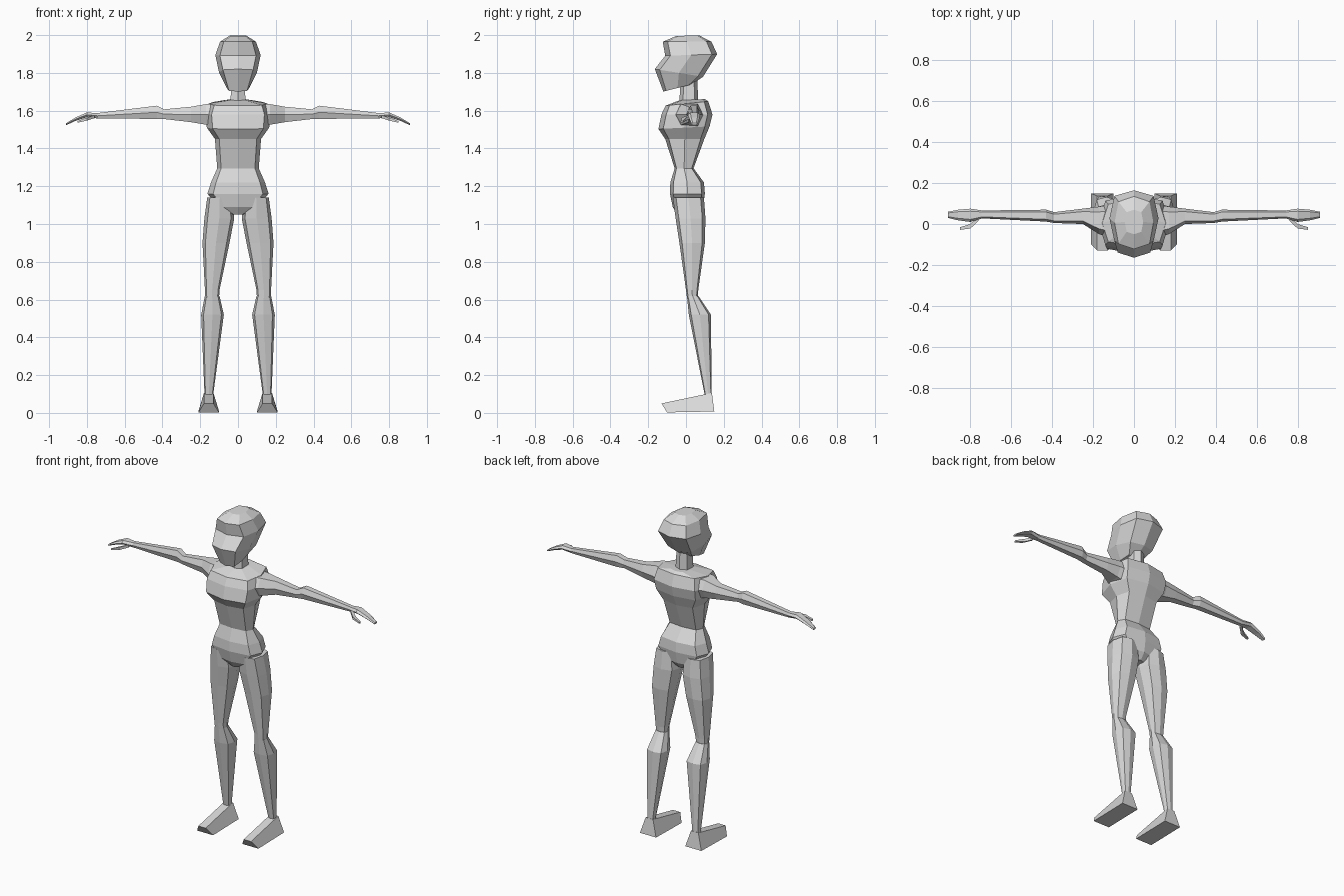
import bpy, bmesh, math

skin = bpy.data.materials.new("light_grey")
skin.diffuse_color = (0.7, 0.7, 0.7, 1)


def power(v, p):
    return math.copysign(abs(v) ** p, v)


def loft(name, axis, rings, sides=8, p=0.7, phase=0.0, mirror=False):
    """Skin rings (t, a0, a1, b0, b1[, slope]) along z (a=x, b=y) or x (a=y, b=z)."""
    bm = bmesh.new()
    loops = []
    for t, a0, a1, b0, b1, *slope in rings:
        tilt = slope[0] if slope else 0.0
        loop = []
        for i in range(sides):
            ang = phase + 2 * math.pi * i / sides
            a = (a0 + a1) / 2 + (a1 - a0) / 2 * power(math.cos(ang), p)
            db = (b1 - b0) / 2 * power(math.sin(ang), p)
            b = (b0 + b1) / 2 + db
            tt = t + tilt * db
            loop.append(bm.verts.new((a, b, tt) if axis == "z" else (tt, a, b)))
        loops.append(loop)
    for lo, hi in zip(loops, loops[1:]):
        for i in range(sides):
            j = (i + 1) % sides
            bm.faces.new((lo[i], lo[j], hi[j], hi[i]))
    bm.faces.new(loops[0][::-1])
    bm.faces.new(loops[-1])
    bmesh.ops.recalc_face_normals(bm, faces=bm.faces[:])
    mesh = bpy.data.meshes.new(name)
    bm.to_mesh(mesh)
    bm.free()
    mesh.materials.append(skin)
    obj = bpy.data.objects.new(name, mesh)
    bpy.context.collection.objects.link(obj)
    if mirror:
        obj.modifiers.new("mirror", "MIRROR").use_axis = (True, False, False)
    return obj


def centred(rings):
    """Expand (z, half_width, front, back, slope) to full rings."""
    return [(z, -w, w, f, b, s) for z, w, f, b, s in rings]


# Head: chin, mouth, recessed eyes, brow, crown
loft("head", "z", centred([
    (1.72, 0.06, -0.12, 0.03, 0.25),
    (1.80, 0.10, -0.165, 0.09, -0.16),
    (1.895, 0.12, -0.11, 0.165, 0.03),
    (1.965, 0.095, -0.123, 0.135, 0.0),
    (1.997, 0.045, -0.05, 0.07, 0.02)]), p=0.65)

# Neck
loft("neck", "z", centred([
    (1.63, 0.045, -0.035, 0.065, 0),
    (1.77, 0.038, -0.03, 0.06, 0)]), sides=6, phase=math.pi / 6)

# Torso: hips, waist, ribs, bust, shoulders
loft("torso", "z", centred([
    (1.05, 0.03, -0.045, 0.06, 0),
    (1.09, 0.10, -0.07, 0.09, 0),
    (1.16, 0.162, -0.085, 0.10, 0),
    (1.22, 0.143, -0.083, 0.095, 0),
    (1.295, 0.11, -0.06, 0.04, 0),
    (1.45, 0.122, -0.11, 0.097, 0),
    (1.51, 0.165, -0.146, 0.125, 0.05),
    (1.58, 0.172, -0.13, 0.14, 0),
    (1.638, 0.155, -0.108, 0.118, 0.1),
    (1.658, 0.05, -0.035, 0.10, 0.05)]), p=0.6)

# Legs: thigh and shin
loft("thigh", "z", [
    (1.14, 0.03, 0.163, -0.07, 0.095),
    (1.03, 0.02, 0.178, -0.055, 0.103),
    (0.90, 0.045, 0.188, -0.035, 0.10),
    (0.65, 0.098, 0.175, 0.0, 0.065),
    (0.61, 0.10, 0.173, 0.005, 0.062)], mirror=True)
loft("shin", "z", [
    (0.62, 0.098, 0.175, 0.005, 0.065),
    (0.52, 0.075, 0.195, 0.015, 0.132),
    (0.09, 0.132, 0.177, 0.10, 0.136)], mirror=True)

# Feet: wedge with a sloping instep
loft("foot", "z", [
    (0.005, 0.10, 0.21, -0.10, 0.15, 0.02),
    (0.078, 0.13, 0.18, -0.13, 0.137, 0.21)],
    sides=4, p=0.0, phase=math.pi / 4, mirror=True)

# Arms: shoulder, elbow, wrist
loft("arm", "x", [
    (0.10, -0.07, 0.10, 1.50, 1.643),
    (0.17, -0.05, 0.085, 1.52, 1.64),
    (0.25, 0.0, 0.075, 1.535, 1.625),
    (0.39, 0.005, 0.058, 1.553, 1.61),
    (0.43, 0.012, 0.07, 1.553, 1.63),
    (0.75, 0.028, 0.066, 1.557, 1.588)], sides=6, mirror=True)

# Hands and thumbs
loft("hand", "x", [
    (0.74, 0.028, 0.066, 1.557, 1.588),
    (0.80, 0.01, 0.075, 1.565, 1.592),
    (0.86, 0.018, 0.07, 1.545, 1.565),
    (0.91, 0.03, 0.06, 1.523, 1.534)], sides=6, mirror=True)
loft("thumb", "x", [
    (0.76, 0.012, 0.04, 1.558, 1.578),
    (0.80, -0.025, 0.003, 1.545, 1.566),
    (0.85, -0.03, -0.014, 1.535, 1.546)], sides=4, phase=math.pi / 4, mirror=True)
